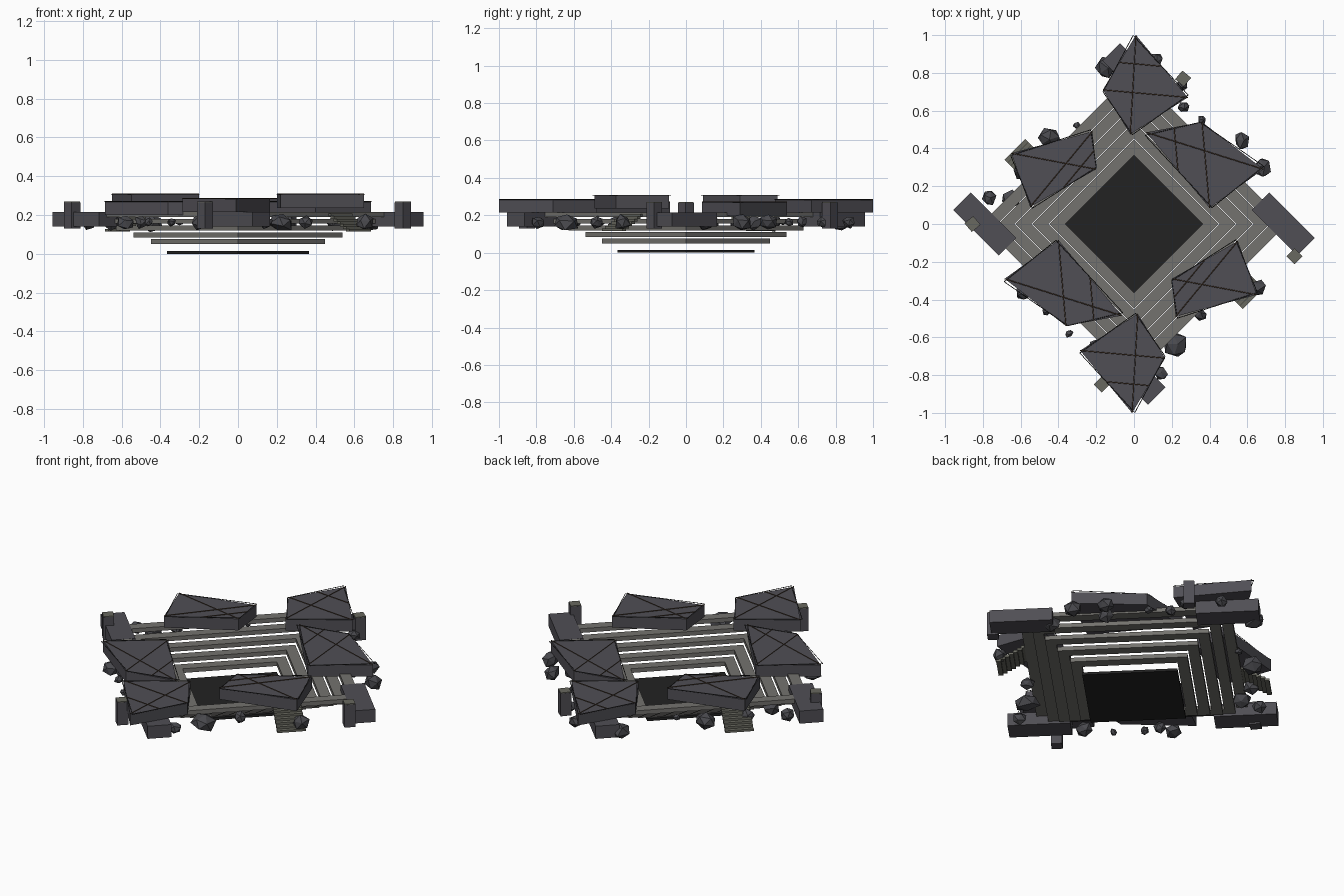
import bpy, bmesh, math, random
from mathutils import Matrix, Vector

random.seed(7)
if "Cube" in bpy.data.objects:
    bpy.data.objects.remove(bpy.data.objects["Cube"])


def material(name, colour):
    m = bpy.data.materials.new(name)
    m.use_nodes = True
    m.diffuse_color = (*colour, 1)
    m.node_tree.nodes["Principled BSDF"].inputs["Base Color"].default_value = (*colour, 1)
    return m


SLATE = material("slate", (.08, .077, .09))
ROCK = material("dark rock", (.066, .066, .075))
STEP = material("step stone", (.175, .17, .157))
FLOOR = material("pit black", (.016, .016, .016))
MOSSY = material("weathered stone", (.14, .14, .115))
ROPE = material("brown rope", (.075, .045, .025))
IRON = material("iron wire", (.02, .02, .02))


def finish(name, bm, mat):
    bmesh.ops.recalc_face_normals(bm, faces=bm.faces)
    mesh = bpy.data.meshes.new(name)
    bm.to_mesh(mesh)
    bm.free()
    mesh.materials.append(mat)
    ob = bpy.data.objects.new(name, mesh)
    bpy.context.collection.objects.link(ob)
    return ob


def prism(name, outline, low, high, mat):
    bm = bmesh.new()
    face = bm.faces.new([bm.verts.new((x, y, low)) for x, y in outline])
    out = bmesh.ops.extrude_face_region(bm, geom=[face])
    for v in out["geom"]:
        if isinstance(v, bmesh.types.BMVert):
            v.co.z = high
    return finish(name, bm, mat)


def add_box(bm, centre, size, angle):
    m = Matrix.Translation(centre) @ Matrix.Rotation(math.radians(angle), 4, "Z")
    bmesh.ops.create_cube(bm, size=1, matrix=m @ Matrix.Diagonal((*size, 1)))


def box(name, centre, size, angle, mat):
    bm = bmesh.new()
    add_box(bm, centre, size, angle)
    return finish(name, bm, mat)


def cords(name, pairs, radius, mat):
    curve = bpy.data.curves.new(name, "CURVE")
    curve.dimensions = "3D"
    curve.bevel_depth = radius
    curve.bevel_resolution = 0
    for pair in pairs:
        s = curve.splines.new("POLY")
        s.points.add(1)
        for p, co in zip(s.points, pair):
            p.co = (*co, 1)
    curve.materials.append(mat)
    ob = bpy.data.objects.new(name, curve)
    bpy.context.collection.objects.link(ob)


def diamond(r):
    return [(r, 0), (0, r), (-r, 0), (0, -r)]


# Sunken floor and the five floating terrace rings
prism("pit_floor", diamond(.365), 0, .015, FLOOR)
for i in range(5):
    inner, z = .365 + .09 * i, .05 + .035 * i
    bm = bmesh.new()
    loops = [[bm.verts.new((x, y, h)) for x, y in diamond(r)]
             for r, h in ((inner, z), (inner + .083, z),
                          (inner + .083, z + .025), (inner, z + .025))]
    for a, b in zip(loops, loops[1:] + loops[:1]):
        for k in range(4):
            n = (k + 1) % 4
            bm.faces.new((a[k], a[n], b[n], b[k]))
    finish(f"terrace_ring_{i + 1}", bm, STEP)

# Large irregular roof slabs, each repeated by a half turn, with lashings on top
slabs = {
    "end": ([(.01, 1), (-.165, .71), (-.02, .475), (.285, .67)], .215, .282),
    "wide": ([(.065, .485), (.4, .085), (.685, .29), (.36, .54)], .2, .268),
    "narrow": ([(.2, -.29), (.22, -.49), (.65, -.375), (.55, -.09)], .237, .305),
}
for label, (shape, low, high) in slabs.items():
    for side, sign in (("a", 1), ("b", -1)):
        outline = [(sign * x, sign * y) for x, y in shape]
        prism(f"{label}_slab_{side}", outline, low, high, SLATE)
        top = [Vector((x, y, high + .002)) for x, y in outline]
        mids = [(top[k] + top[k - 1]) / 2 for k in range(4)]
        cords(f"{label}_lashing_{side}",
              [(top[0], top[2]), (top[1], top[3]), (mids[0], mids[1])], .0025, ROPE)
        mid = sum(top, Vector()) / 4
        turn = Matrix.Rotation(.05, 3, "Z")
        wire = [mid + turn @ (p - mid) for p in top]
        cords(f"{label}_wire_{side}",
              [(wire[k], wire[k - 1]) for k in range(4)], .002, IRON)

# Footing blocks at the four corners of the pit
for k, (x, y) in enumerate(diamond(.79)):
    box(f"corner_block_{k + 1}", (x, y, .178), (.34, .13, .075), -45, SLATE)

# Short posts with a weathered cap
for k, (x, y, turn) in enumerate([(-.855, 0, 40), (.85, -.17, 45), (.26, .77, 50), (-.17, -.85, 45)]):
    box(f"post_{k + 1}", (x, y, .198), (.06, .06, .135), turn, SLATE)
    box(f"post_cap_{k + 1}", (x, y, .267), (.058, .058, .006), turn, MOSSY)

# Outside stairs under the narrow slabs
for side, sign in (("a", 1), ("b", -1)):
    bm = bmesh.new()
    for k in range(7):
        d = .5 + k * .016
        add_box(bm, (sign * (d + .025), sign * (.12 - d + .09), .2 - k * .013),
                (.026, .155, .013), -45)
    finish(f"stairs_{side}", bm, MOSSY)

# Loose boulders round the rim
boulders = [
    (-.15, .83, .07), (.12, .87, .04), (.25, .73, .04), (.265, .62, .035),
    (.57, .44, .05), (.68, .3, .055), (.36, .55, .03), (-.77, .14, .045),
    (-.65, .13, .055), (-.45, .46, .07), (-.3, .52, .025), (-.345, -.58, .025),
    (-.46, -.46, .028), (-.58, -.36, .05), (.22, -.64, .075), (.14, -.79, .04),
    (.65, -.34, .05), (.67, .1, .05), (-.5, -.38, .04), (.5, .36, .05),
    (-.2, -.66, .05), (.35, -.48, .04), (-.6, .28, .05),
]
for k, (x, y, r) in enumerate(boulders):
    bm = bmesh.new()
    bmesh.ops.create_icosphere(bm, subdivisions=1, radius=1)
    for v in bm.verts:
        v.co *= random.uniform(.8, 1.15)
    bmesh.ops.scale(bm, vec=(r, r * .85, min(r * .85, .05)), verts=bm.verts)
    tilt = Matrix.Rotation(random.uniform(0, 3), 4, "Z") @ Matrix.Rotation(.3, 4, "X")
    bmesh.ops.transform(bm, matrix=Matrix.Translation((x, y, .163)) @ tilt, verts=bm.verts)
    finish(f"boulder_{k + 1}", bm, ROCK)
